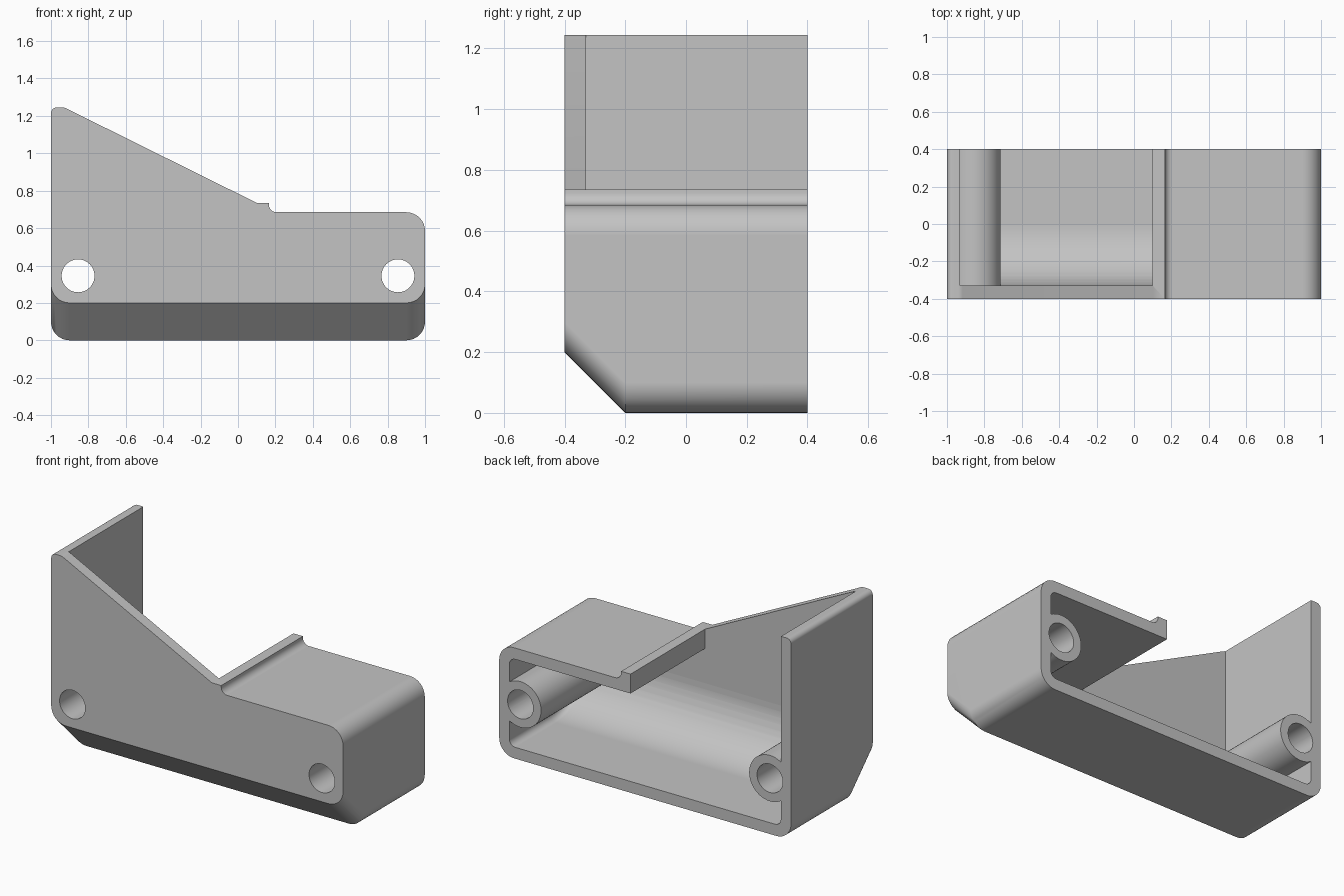
import bpy, bmesh, math

cube = bpy.data.objects.get("Cube")
if cube:
    bpy.data.objects.remove(cube, do_unlink=True)

HALF, DEPTH, WALL = 1.0, 0.4, 0.07
INNER, FRONT = HALF - WALL, WALL - DEPTH
CEILING, LIP, TALL = 0.685, 0.735, 1.245
BOSS_X, BOSS_Z = 0.855, 0.345

grey = bpy.data.materials.new("plain grey")
grey.use_nodes = True
colour = (0.55, 0.55, 0.55, 1)
grey.diffuse_color = colour
grey.node_tree.nodes["Principled BSDF"].inputs["Base Color"].default_value = colour


def arc(cx, cz, r, start, end, steps=8):
    """Points on a circular arc, angles in degrees."""
    angles = [math.radians(start + (end - start) * i / steps) for i in range(steps + 1)]
    return [(cx + r * math.cos(a), cz + r * math.sin(a)) for a in angles]


def make_object(name, bm):
    bmesh.ops.recalc_face_normals(bm, faces=bm.faces)
    mesh = bpy.data.meshes.new(name)
    bm.to_mesh(mesh)
    bm.free()
    mesh.materials.append(grey)
    obj = bpy.data.objects.new(name, mesh)
    bpy.context.collection.objects.link(obj)
    return obj


def loft(name, bottom, top, stations):
    """Skin a profile along y; each station (y, lift) raises only the bottom points."""
    bm = bmesh.new()
    rings = [[bm.verts.new((x, y, z + lift)) for x, z in bottom] +
             [bm.verts.new((x, y, z)) for x, z in top] for y, lift in stations]
    n = len(rings[0])
    for a, b in zip(rings, rings[1:]):
        for i in range(n):
            j = (i + 1) % n
            bm.faces.new((a[i], a[j], b[j], b[i]))
    bm.faces.new(rings[0])
    bm.faces.new(rings[-1][::-1])
    return make_object(name, bm)


def rod(name, x, radius, y0, y1):
    return loft(name, [], arc(x, BOSS_Z, radius, 0, 360, 48)[:-1], [(y0, 0), (y1, 0)])


def combine(target, tool, operation):
    """Apply a boolean and discard the tool object."""
    mod = target.modifiers.new("boolean", "BOOLEAN")
    mod.operation, mod.solver, mod.object = operation, "EXACT", tool
    bpy.context.view_layer.objects.active = target
    bpy.ops.object.modifier_apply(modifier=mod.name)
    bpy.data.objects.remove(tool, do_unlink=True)


# Outer body: rounded base, sloping front cheek, raised lip, bevelled lower front
r = 0.1
base = arc(r - HALF, r, r, 180, 270) + arc(HALF - r, r, r, 270, 360)
crown = (arc(HALF - r, CEILING - r, r, 0, 90)
         + arc(0.205, CEILING + 0.04, 0.04, 270, 180)
         + [(0.165, LIP), (0.1, LIP)]
         + arc(-0.94, TALL - 0.05, 0.05, 62, 90, 3)
         + arc(0.03 - HALF, TALL - 0.03, 0.03, 90, 180, 5))
housing = loft("bracket_housing", base, crown, [(-DEPTH, 0.2), (-0.2, 0), (DEPTH, 0)])

# Cavity: open at the back and above the left half, curved floor towards the front
r = 0.04
floor = (arc(r - INNER, WALL + r, r, 180, 270, 5)
         + arc(INNER - r, WALL + r, r, 270, 360, 5))
roof = (arc(INNER - r, CEILING - WALL - r, r, 0, 90, 5)
        + [(0.1, CEILING - WALL), (0.1, 1.5), (-INNER, 1.5)])
sweep = 0.33
stations = [(y, z - WALL) for y, z in arc(FRONT + sweep, WALL + sweep, sweep, 180, 270, 14)]
combine(housing, loft("cavity_cutter", floor, roof, stations + [(0.6, 0)]), "DIFFERENCE")

# Screw bosses at both ends, bored right through
for x in (-BOSS_X, BOSS_X):
    combine(housing, rod("screw_boss", x, 0.142, -0.365, DEPTH), "UNION")
    combine(housing, rod("bore_cutter", x, 0.088, -0.6, 0.6), "DIFFERENCE")

# Smooth fillets, crisp corners
bpy.ops.object.select_all(action="DESELECT")
housing.select_set(True)
bpy.context.view_layer.objects.active = housing
bpy.ops.object.shade_smooth_by_angle(angle=math.radians(30))
weighted = housing.modifiers.new("even_shading", "WEIGHTED_NORMAL")
weighted.keep_sharp = True
